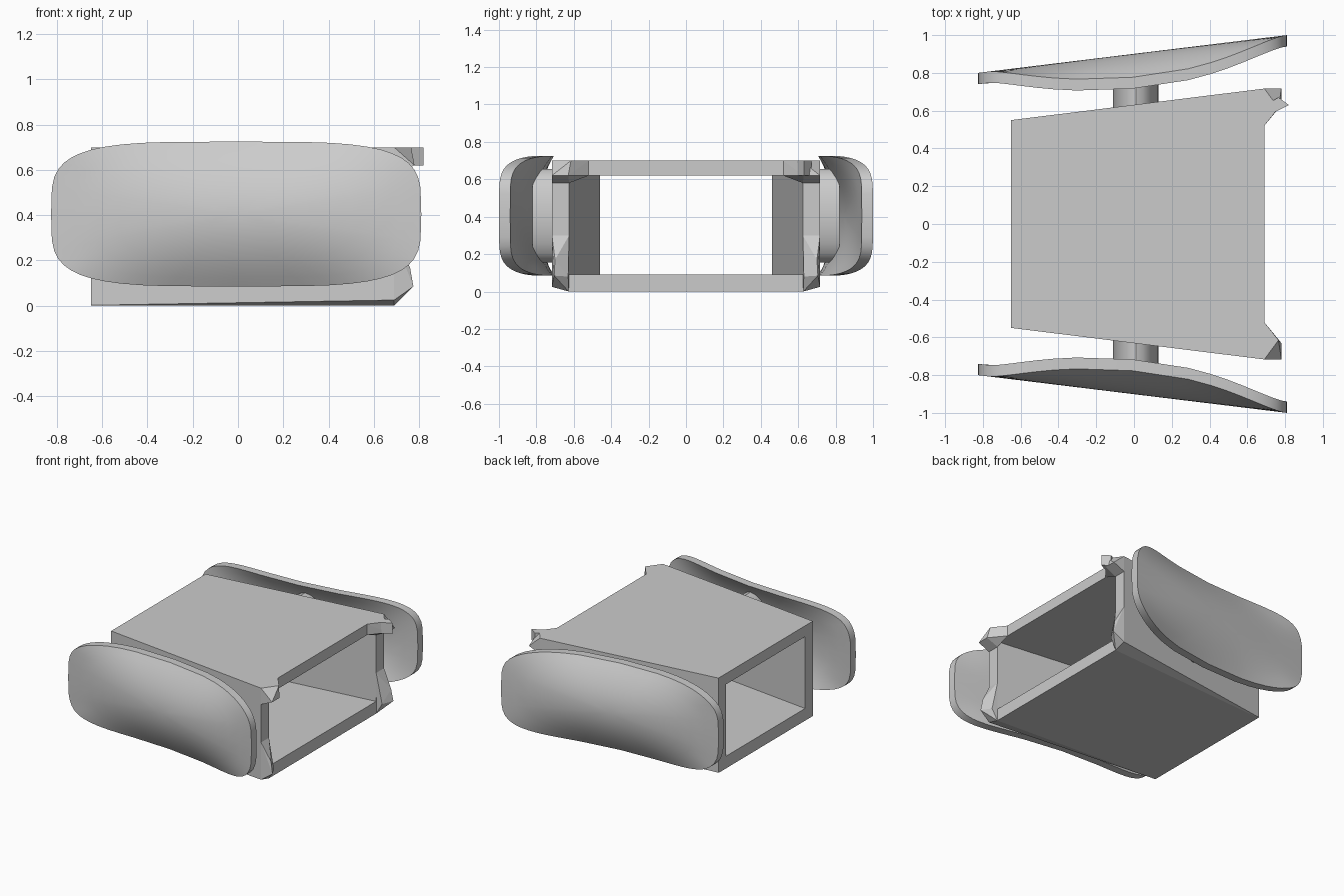
import bpy, bmesh, math
from mathutils import Matrix

cube = bpy.data.objects.get("Cube")
if cube:
    bpy.data.objects.remove(cube, do_unlink=True)

grey = bpy.data.materials.new("plain_grey")
grey.use_nodes = True
colour = (0.6, 0.6, 0.6, 1)
grey.diffuse_color = colour
grey.node_tree.nodes["Principled BSDF"].inputs["Base Color"].default_value = colour


def finish(name, bm, smooth=False):
    bmesh.ops.recalc_face_normals(bm, faces=bm.faces)
    mesh = bpy.data.meshes.new(name)
    bm.to_mesh(mesh)
    bm.free()
    mesh.materials.append(grey)
    obj = bpy.data.objects.new(name, mesh)
    bpy.context.collection.objects.link(obj)
    if smooth:
        bpy.ops.object.select_all(action='DESELECT')
        obj.select_set(True)
        bpy.context.view_layer.objects.active = obj
        bpy.ops.object.shade_smooth_by_angle(angle=math.radians(35))
    return obj


def hull(name, points):
    bm = bmesh.new()
    for p in points:
        bm.verts.new(p)
    bmesh.ops.convex_hull(bm, input=bm.verts)
    bmesh.ops.dissolve_limit(bm, angle_limit=0.01, verts=bm.verts, edges=bm.edges)
    finish(name, bm)


# Tapered box open at both ends, with a growing chamfer along the bottom
def plates(x, outer, inner, cut, rise):
    side = [(outer, 0.70), (outer, rise), (outer - cut, 0)]
    out = side + [(-y, z) for y, z in reversed(side)]
    hole = [(inner, 0.62), (inner, 0.09), (-inner, 0.09), (-inner, 0.62)]
    return [[(x, y, z) for y, z in ring] for ring in (out, hole)]


bm = bmesh.new()
ends = []
for args in ((-0.65, 0.55, 0.46, 0.005, 0.002), (0.69, 0.717, 0.625, 0.09, 0.025)):
    out, hole = ([bm.verts.new(p) for p in ring] for ring in plates(*args))
    ends.append((out, hole))
    a, b, c, d, e, f = out
    p, q, r, s = hole
    for face in ((a, b, c, q, p), (c, d, r, q), (d, e, f, s, r), (f, a, p, s)):
        bm.faces.new(face)
for first, second in zip(*ends):
    n = len(first)
    for i in range(n):
        j = (i + 1) % n
        bm.faces.new((first[i], first[j], second[j], second[i]))
finish("box_frame", bm)


# Curved side shield: flat at its ends, bowed in the middle
def shield(name, s):
    bm = bmesh.new()
    segments, rings = 48, 8

    def point(r, angle):
        c, d = math.cos(angle), math.sin(angle)
        x = r * 0.818 * math.copysign(abs(c) ** 0.5, c)
        t = r * math.copysign(abs(d) ** 0.5, d)
        reach = 0.7 if x > 0.1 else 0.85
        bow = 0.125 * max(0, 1 - ((x - 0.1) / reach) ** 2)
        y = 0.9 + 0.122 * x - bow * t * t
        return bm.verts.new((x - 0.008, s * y, 0.405 + 0.32 * t))

    centre = point(0, 0)
    loops = [[point((k + 1) / rings, math.tau * i / segments) for i in range(segments)]
             for k in range(rings)]
    for i in range(segments):
        j = (i + 1) % segments
        bm.faces.new((centre, loops[0][i], loops[0][j]))
        for a, b in zip(loops, loops[1:]):
            bm.faces.new((a[i], b[i], b[j], a[j]))
    # Thickness towards the box
    outer = bm.faces[:]
    copy = bmesh.ops.duplicate(bm, geom=bm.verts[:] + bm.edges[:] + outer)
    inner = [g for g in copy["geom"] if isinstance(g, bmesh.types.BMVert)]
    bmesh.ops.translate(bm, verts=inner, vec=(0, -s * 0.06, 0))
    rim = [e for e in bm.edges if e.is_boundary]
    bmesh.ops.bridge_loops(bm, edges=rim)
    finish(name, bm, True)


# Oval post joining shield and box
def post(name, s):
    bm = bmesh.new()
    place = (Matrix.Translation((0.01, s * 0.705, 0.405))
             @ Matrix.Diagonal((0.12, 1, 0.25, 1))
             @ Matrix.Rotation(math.pi / 2, 4, 'X'))
    bmesh.ops.create_cone(bm, cap_ends=True, segments=20, radius1=1, radius2=1,
                          depth=0.23, matrix=place)
    finish(name, bm, True)


for side, s in (("front", -1), ("back", 1)):
    shield(side + "_shield", s)
    post(side + "_post", s)
    # Flared corners around the wide opening
    top = [(0.69, 0.52, 0.70), (0.69, 0.52, 0.62), (0.765, 0.615, 0.70),
           (0.765, 0.615, 0.62), (0.69, 0.717, 0.70), (0.78, 0.717, 0.62),
           (0.78, 0.63, 0.62), (0.69, 0.717, 0.58), (0.69, 0.625, 0.58)]
    bottom = [(0.69, 0.627, 0), (0.69, 0.717, 0.025), (0.735, 0.63, 0.08),
              (0.775, 0.705, 0.085), (0.76, 0.70, 0.17), (0.69, 0.625, 0.3),
              (0.69, 0.717, 0.3)]
    for level, points in (("top", top), ("bottom", bottom)):
        hull(f"{side}_{level}_corner", [(x, s * y, z) for x, y, z in points])

# Pointed tip on the back top corner
hull("corner_tip", [(x, y, z) for z in (0.62, 0.70)
                    for x, y in ((0.74, 0.59), (0.82, 0.63), (0.765, 0.67), (0.73, 0.65))])
